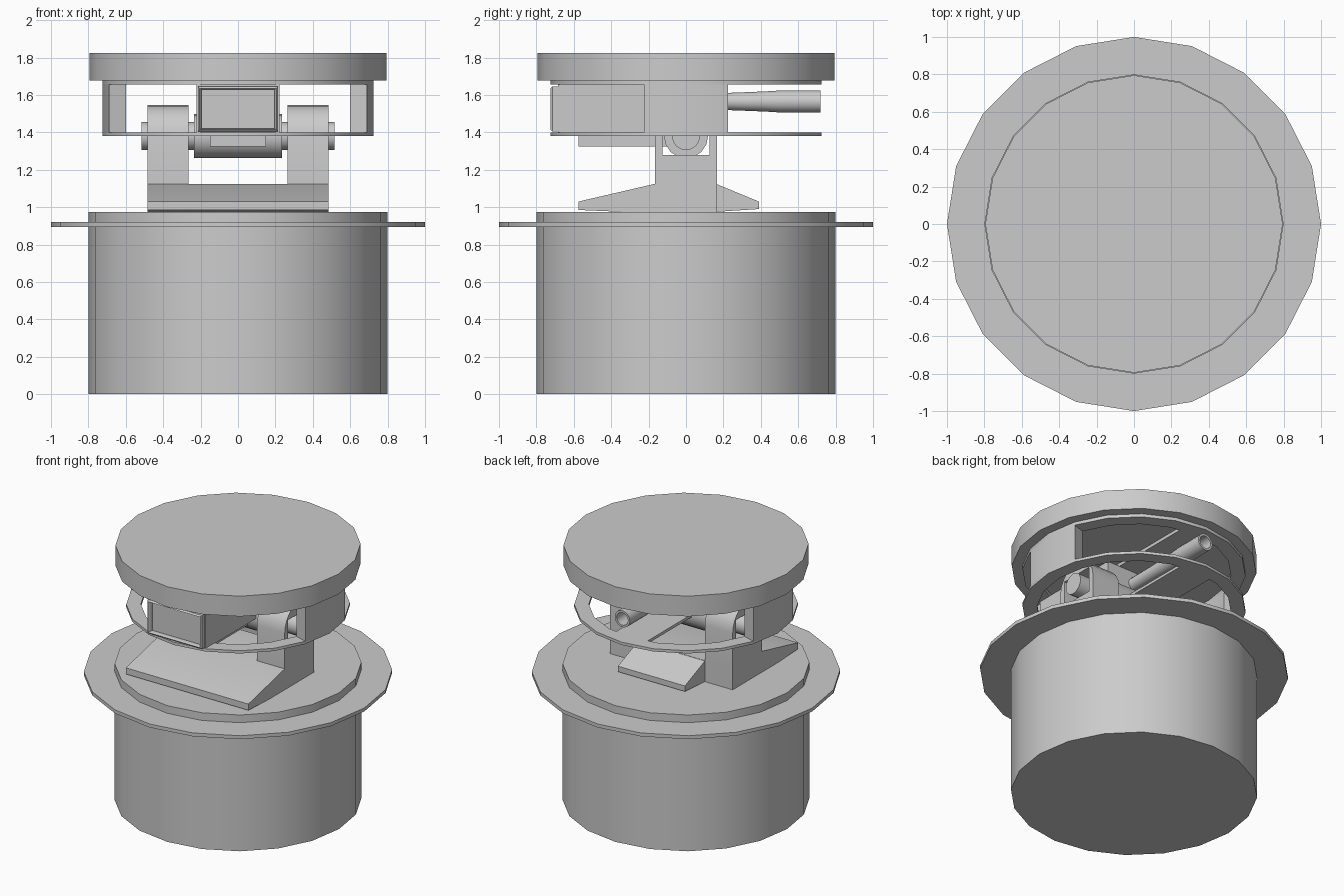
import bpy, bmesh
from math import sin, cos, pi, radians
from mathutils import Matrix

if "Cube" in bpy.data.objects:
    bpy.data.objects.remove(bpy.data.objects["Cube"])


def finish(name, bm, smooth=True):
    bmesh.ops.recalc_face_normals(bm, faces=bm.faces)
    me = bpy.data.meshes.new(name)
    bm.to_mesh(me)
    bm.free()
    ob = bpy.data.objects.new(name, me)
    bpy.context.collection.objects.link(ob)
    if smooth:
        bpy.ops.object.select_all(action='DESELECT')
        ob.select_set(True)
        bpy.context.view_layer.objects.active = ob
        bpy.ops.object.shade_smooth_by_angle(angle=radians(30))
    return ob


def box(name, x0, x1, y0, y1, z0, z1):
    bm = bmesh.new()
    bmesh.ops.create_cube(bm, size=1)
    for v in bm.verts:
        v.co = ((x0 + x1) / 2 + v.co.x * (x1 - x0), (y0 + y1) / 2 + v.co.y * (y1 - y0),
                (z0 + z1) / 2 + v.co.z * (z1 - z0))
    return finish(name, bm, False)


def extrude(name, pts, axis, a, b):
    """Extrude a polygon along x (points are y,z) or z (points are x,y)."""
    bm = bmesh.new()
    put = (lambda p, t: (t, p[0], p[1])) if axis == 'x' else (lambda p, t: (p[0], p[1], t))
    lo = [bm.verts.new(put(p, a)) for p in pts]
    hi = [bm.verts.new(put(p, b)) for p in pts]
    bm.faces.new(lo)
    bm.faces.new(hi)
    for i in range(len(pts)):
        j = (i + 1) % len(pts)
        bm.faces.new((lo[i], lo[j], hi[j], hi[i]))
    return finish(name, bm)


def arc(r, a0, a1, n, cx=0, cy=0):
    return [(cx + r * cos(radians(a0 + (a1 - a0) * i / n)),
             cy + r * sin(radians(a0 + (a1 - a0) * i / n))) for i in range(n + 1)]


def disc(name, r, z0, z1, n=20):
    return extrude(name, arc(r, 0, 360, n)[:-1], 'z', z0, z1)


def lathe(name, prof, n, mat, closed=False):
    """Revolve (radius, height) profile around z, then place with a matrix."""
    bm = bmesh.new()
    rings = [[bm.verts.new((r * cos(2 * pi * i / n), r * sin(2 * pi * i / n), z))
              for i in range(n)] for r, z in prof]
    pairs = list(zip(rings, rings[1:]))
    if closed:
        pairs.append((rings[-1], rings[0]))
    else:
        bm.faces.new(rings[0])
        bm.faces.new(rings[-1])
    for p, q in pairs:
        for i in range(n):
            j = (i + 1) % n
            bm.faces.new((p[i], p[j], q[j], q[i]))
    bm.transform(mat)
    return finish(name, bm)


# Drum base with flange
disc("drum", 0.8, 0, 0.975)
disc("drum_flange", 1.0, 0.895, 0.92)

# Pivot bracket: front ramp, centre block with narrower back ramp
extrude("bracket_front_ramp", [(-0.575, 0.985), (-0.575, 1.03), (-0.165, 1.125),
                               (0.165, 1.125), (0.165, 0.975), (-0.34, 0.975)], 'x', -0.485, 0.485)
extrude("bracket_back_ramp", [(0.16, 0.975), (0.16, 1.125), (0.39, 1.03), (0.39, 0.99)],
        'x', -0.265, 0.265)

# Bracket arms with a rounded top and a square bearing window
PZ = 1.38
window = box("window_cutter", -0.7, 0.7, -0.125, 0.125, 1.28, 1.46)
for side, a, b in (("left", -0.485, -0.265), ("right", 0.265, 0.485)):
    arm = extrude(side + "_arm", [(-0.165, 1.12), (0.165, 1.12)] + arc(0.165, 0, 180, 10, 0, PZ),
                  'x', a, b)
    m = arm.modifiers.new("window", 'BOOLEAN')
    m.operation = 'DIFFERENCE'
    m.object = window
    m.solver = 'EXACT'
    dg = bpy.context.evaluated_depsgraph_get()
    me = bpy.data.meshes.new_from_object(arm.evaluated_get(dg))
    arm.modifiers.clear()
    arm.data = me
bpy.data.objects.remove(window)

# Pivot rod and hub
extrude("pivot_rod", arc(0.075, 0, 360, 16, 0, PZ)[:-1], 'x', -0.515, 0.515)
extrude("pivot_hub", arc(0.118, 0, 360, 16, 0, PZ)[:-1], 'x', -0.235, 0.235)
box("hub_block", -0.15, 0.15, -0.575, 0.02, 1.325, 1.385)

# Head frame: lower and upper rings, each crossed by a bar
for name, z0, z1 in (("lower", 1.38, 1.40), ("upper", 1.655, 1.68)):
    lathe(name + "_ring", [(0.725, z0), (0.725, z1), (0.63, z1), (0.63, z0)], 20,
          Matrix.Identity(4), True)
    box(name + "_bar", -0.125, 0.125, -0.64, 0.63, z0, z1)

# Side walls between the rings, two facets each
for name, c in (("left", 180), ("right", 0)):
    extrude(name + "_wall", arc(0.725, c - 18, c + 18, 2) + arc(0.63, c + 18, c - 18, 2),
            'z', 1.395, 1.66)

# Sight box with framed front panel
box("sight_box", -0.222, 0.222, -0.685, 0.0, 1.395, 1.657)
bm = bmesh.new()
loops = []
for hx, hz, y in ((0.215, 0.12, -0.68), (0.215, 0.12, -0.715), (0.205, 0.11, -0.725),
                  (0.195, 0.105, -0.71), (0.195, 0.105, -0.69)):
    loops.append([bm.verts.new((sx * hx, y, 1.525 + sz * hz))
                  for sx, sz in ((-1, -1), (1, -1), (1, 1), (-1, 1))])
for p, q in zip(loops, loops[1:]):
    for i in range(4):
        j = (i + 1) % 4
        bm.faces.new((p[i], p[j], q[j], q[i]))
bm.faces.new(loops[0])
bm.faces.new(loops[-1])
finish("sight_bezel", bm, False)

# Rear tube with hollow tip, pointing along +y
lathe("rear_tube", [(0.045, -0.02), (0.047, 0.22), (0.055, 0.42), (0.06, 0.5), (0.06, 0.72),
                    (0.045, 0.72), (0.045, 0.6)], 14,
      Matrix.Translation((0, 0, 1.565)) @ Matrix.Rotation(radians(-90), 4, 'X'))

# Top cap
disc("top_cap", 0.795, 1.678, 1.823)
